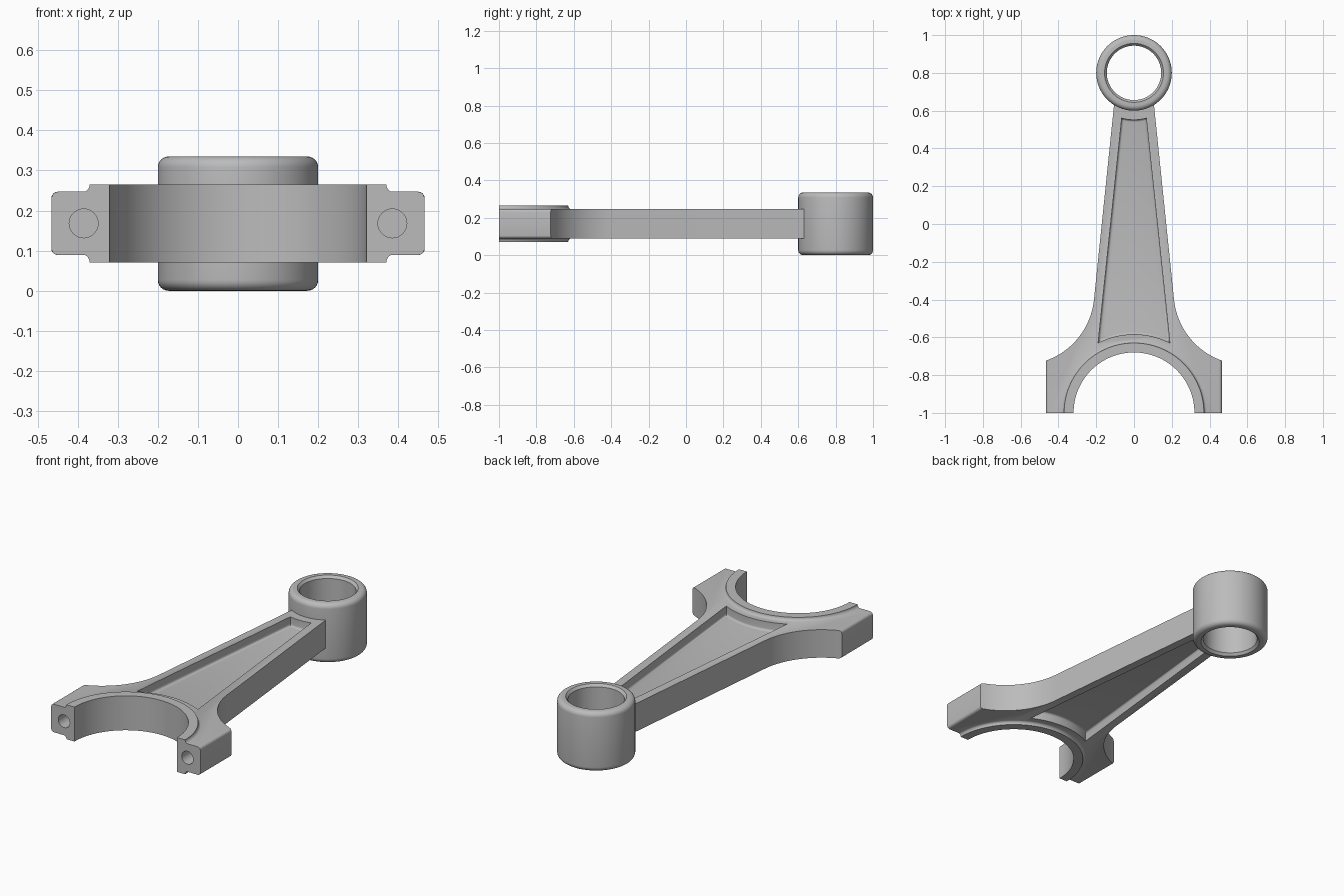
import bpy, bmesh
from math import sin, cos, pi, radians, atan2, hypot
from mathutils import Matrix

if "Cube" in bpy.data.objects:
    bpy.data.objects.remove(bpy.data.objects["Cube"])

MID = 0.168           # mid-plane height of the rod
HALF = 0.079          # half thickness of the rod
SMALL_Y, BIG_Y = 0.8, -1.0

steel = bpy.data.materials.new("grey steel")
steel.use_nodes = True
colour = (0.5, 0.5, 0.5, 1)
steel.diffuse_color = colour
steel.node_tree.nodes["Principled BSDF"].inputs["Base Color"].default_value = colour


def finish(name, bm):
    bmesh.ops.recalc_face_normals(bm, faces=bm.faces)
    mesh = bpy.data.meshes.new(name)
    bm.to_mesh(mesh)
    bm.free()
    mesh.materials.append(steel)
    obj = bpy.data.objects.new(name, mesh)
    bpy.context.collection.objects.link(obj)
    return obj


def arc(cx, cy, r, a0, a1, n):
    return [(cx + r * cos(a0 + (a1 - a0) * i / n),
             cy + r * sin(a0 + (a1 - a0) * i / n)) for i in range(n + 1)]


def mirrored(points):
    """Right half of an outline plus its mirror image."""
    return points + [(-x, y) for x, y in reversed(points) if x > 1e-5]


def prism(name, outline, z0, z1, bevel, pick):
    bm = bmesh.new()
    base = bm.faces.new([bm.verts.new((x, y, z0)) for x, y in outline])
    top = bmesh.ops.extrude_face_region(bm, geom=[base])["geom"]
    verts = [g for g in top if isinstance(g, bmesh.types.BMVert)]
    bmesh.ops.translate(bm, verts=verts, vec=(0, 0, z1 - z0))
    bmesh.ops.recalc_face_normals(bm, faces=bm.faces)
    edges = [e for e in bm.edges if pick(*[v.co for v in e.verts])]
    bmesh.ops.bevel(bm, geom=edges, offset=bevel, segments=4, profile=0.5, affect='EDGES')
    return finish(name, bm)


def ring(name, profile, cy, n=96):
    """Closed (radius, z) profile turned about a vertical axis."""
    bm = bmesh.new()
    loops = [[bm.verts.new((r * cos(2 * pi * i / n), cy + r * sin(2 * pi * i / n), z))
              for r, z in profile] for i in range(n)]
    m = len(profile)
    for i in range(n):
        a, b = loops[i], loops[(i + 1) % n]
        for j in range(m):
            k = (j + 1) % m
            bm.faces.new((a[j], a[k], b[k], b[j]))
    return finish(name, bm)


def combine(target, tool, operation):
    mod = target.modifiers.new("combine", 'BOOLEAN')
    mod.operation, mod.object, mod.solver = operation, tool, 'EXACT'
    bpy.context.view_layer.objects.active = target
    bpy.ops.object.modifier_apply(modifier=mod.name)
    bpy.data.objects.remove(tool)


# Rod body: lugs, curved shoulders, tapering beam
fx, fy, fr = 0.593, -0.362, 0.383
a0 = atan2(-0.725 - fy, 0.465 - fx) % (2 * pi)
a1 = atan2(-0.4 - fy, 0.21 - fx) % (2 * pi)
half = [(0.345, -1.1), (0.465, -1.1)] + arc(fx, fy, fr, a0, a1, 20)
half += arc(0, SMALL_Y, 0.175, radians(-54), radians(-90), 8)
bore = arc(0, BIG_Y, 0.345, pi, 0, 48)
rod = prism("connecting_rod", mirrored(half) + bore, MID - HALF, MID + HALF, 0.016,
            lambda a, b: min(abs(a.x), abs(b.x)) > 0.4645 and abs(a.z - b.z) < 1e-4)

# Raised bearing collar with a concave foot
foot = arc(0.39, MID + 0.097, 0.02, pi, 1.5 * pi, 5)
upper = [(0.32, MID + 0.097)] + foot
lower = [(r, 2 * MID - z) for r, z in reversed(upper)]
combine(rod, ring("bearing_collar", upper + lower, BIG_Y, 128), 'UNION')

# Tall small-end bush with rounded rim and chamfered bore
rim = [(0.144, 0.321), (0.156, 0.335)] + arc(0.173, 0.308, 0.027, pi / 2, 0, 6)
rim_low = [(r, 0.335 - z) for r, z in reversed(rim)]
combine(rod, ring("small_end", rim + rim_low, SMALL_Y), 'UNION')

# Tapered pockets on both faces
r_big, r_small = hypot(0.19, 0.37), hypot(0.065, 0.24)
b0, s0 = atan2(0.37, 0.19), atan2(-0.24, 0.065)
pocket = mirrored(arc(0, BIG_Y, r_big, pi / 2, b0, 10)
                  + arc(0, SMALL_Y, r_small, s0, -pi / 2, 4))
for side in (1, -1):
    floor = MID + side * 0.029
    cutter = prism("pocket_cutter", pocket, floor, MID + side * 0.2, 0.012,
                   lambda a, b: max(abs(a.z - floor), abs(b.z - floor)) < 1e-4)
    combine(rod, cutter, 'DIFFERENCE')

# Blind bolt holes in the lugs
for x in (-0.385, 0.385):
    bm = bmesh.new()
    bmesh.ops.create_cone(bm, cap_ends=True, segments=32, radius1=0.036, radius2=0.036,
                          depth=0.4, matrix=Matrix.Translation((x, -1.0, MID))
                          @ Matrix.Rotation(pi / 2, 4, 'X'))
    combine(rod, finish("bolt_hole_cutter", bm), 'DIFFERENCE')

# Flat split face where the bearing cap would bolt on
bm = bmesh.new()
bmesh.ops.create_cube(bm, size=2, matrix=Matrix.Translation((0, BIG_Y - 1, MID)))
combine(rod, finish("split_cutter", bm), 'DIFFERENCE')

bpy.ops.object.select_all(action='DESELECT')
rod.select_set(True)
bpy.context.view_layer.objects.active = rod
bpy.ops.object.shade_smooth_by_angle(angle=radians(32))
